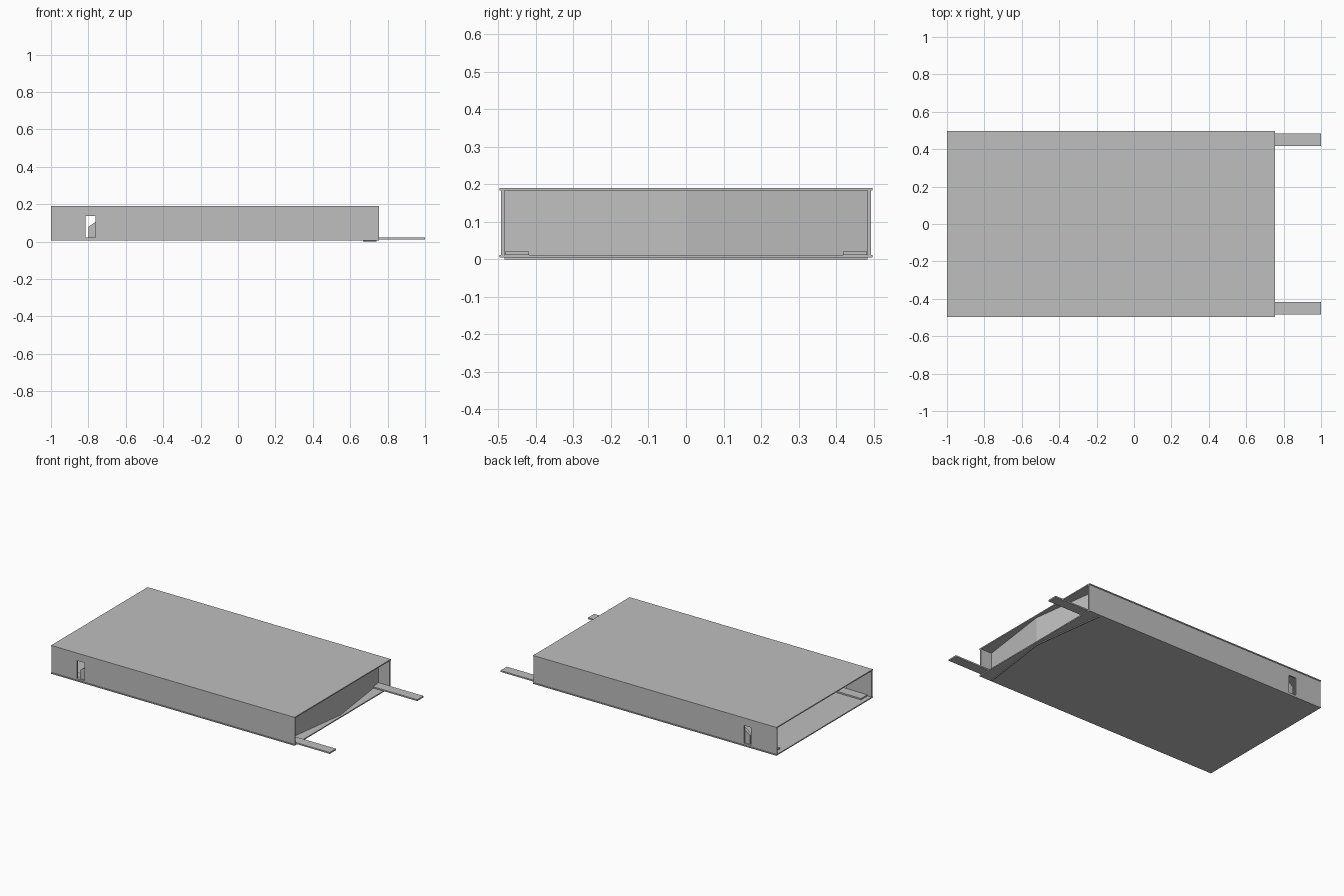
import bpy, bmesh
from mathutils import Vector

cube = bpy.data.objects.get("Cube")
if cube:
    bpy.data.objects.remove(cube, do_unlink=True)

grey = bpy.data.materials.new("light_grey")
grey.use_nodes = True
colour = (0.52, 0.52, 0.52, 1)
grey.diffuse_color = colour
grey.node_tree.nodes["Principled BSDF"].inputs["Base Color"].default_value = colour


def prism(name, outline, axis, low, high):
    """Extrude a closed 2D outline along 'y' or 'z' between two levels."""
    bm = bmesh.new()
    place = (lambda a, b: (a, low, b)) if axis == "y" else (lambda a, b: (a, b, low))
    face = bm.faces.new([bm.verts.new(place(a, b)) for a, b in outline])
    move = Vector((0, high - low, 0)) if axis == "y" else Vector((0, 0, high - low))
    new = bmesh.ops.extrude_face_region(bm, geom=[face])["geom"]
    bmesh.ops.translate(bm, vec=move, verts=[v for v in new if isinstance(v, bmesh.types.BMVert)])
    bmesh.ops.recalc_face_normals(bm, faces=bm.faces)
    mesh = bpy.data.meshes.new(name)
    bm.to_mesh(mesh)
    bm.free()
    mesh.materials.append(grey)
    obj = bpy.data.objects.new(name, mesh)
    bpy.context.collection.objects.link(obj)
    return obj


def box(name, x0, x1, y0, y1, z0, z1):
    return prism(name, [(x0, y0), (x1, y0), (x1, y1), (x0, y1)], "z", z0, z1)


# Sleeve: top and bottom sheets overhang the side walls slightly
LEFT, RIGHT, HALF = -1.0, 0.755, 0.497
box("top_sheet", LEFT, RIGHT, -HALF, HALF, 0.183, 0.19)
box("bottom_sheet", LEFT, RIGHT, -HALF, HALF, 0.005, 0.012)

# Shared cutter for the latch slots in both walls
cutter = box("slot_cutter", -0.815, -0.763, -0.6, 0.6, 0.022, 0.138)
cutter.hide_render = True
cutter.hide_viewport = True
cutter.display_type = "WIRE"

# Side walls, sliding tongues and latch hooks, mirrored front to back
for side, s in (("front", -1), ("back", 1)):
    def span(a, b):
        return sorted((s * a, s * b))

    wall = box(side + "_wall", LEFT, RIGHT, *span(0.484, 0.493), 0.012, 0.183)
    cut = wall.modifiers.new("slot", "BOOLEAN")
    cut.operation = "DIFFERENCE"
    cut.solver = "EXACT"
    cut.object = cutter

    box(side + "_tongue", -0.97, 1.0, *span(0.418, 0.483), 0.012, 0.021)
    hook = [(-0.8, 0.021), (-0.8, 0.078), (-0.755, 0.11), (-0.74, 0.11), (-0.74, 0.021)]
    prism(side + "_latch_hook", hook, "y", *span(0.462, 0.483))

# Bowed end panel, slightly proud of the bottom sheet
edge, apex, thick = 0.675, 0.74, 0.008
bow = [(edge, -0.484), (apex, 0), (edge, 0.484),
       (edge - thick, 0.484), (apex - thick, 0), (edge - thick, -0.484)]
prism("end_panel", bow, "z", 0.0, 0.183)
